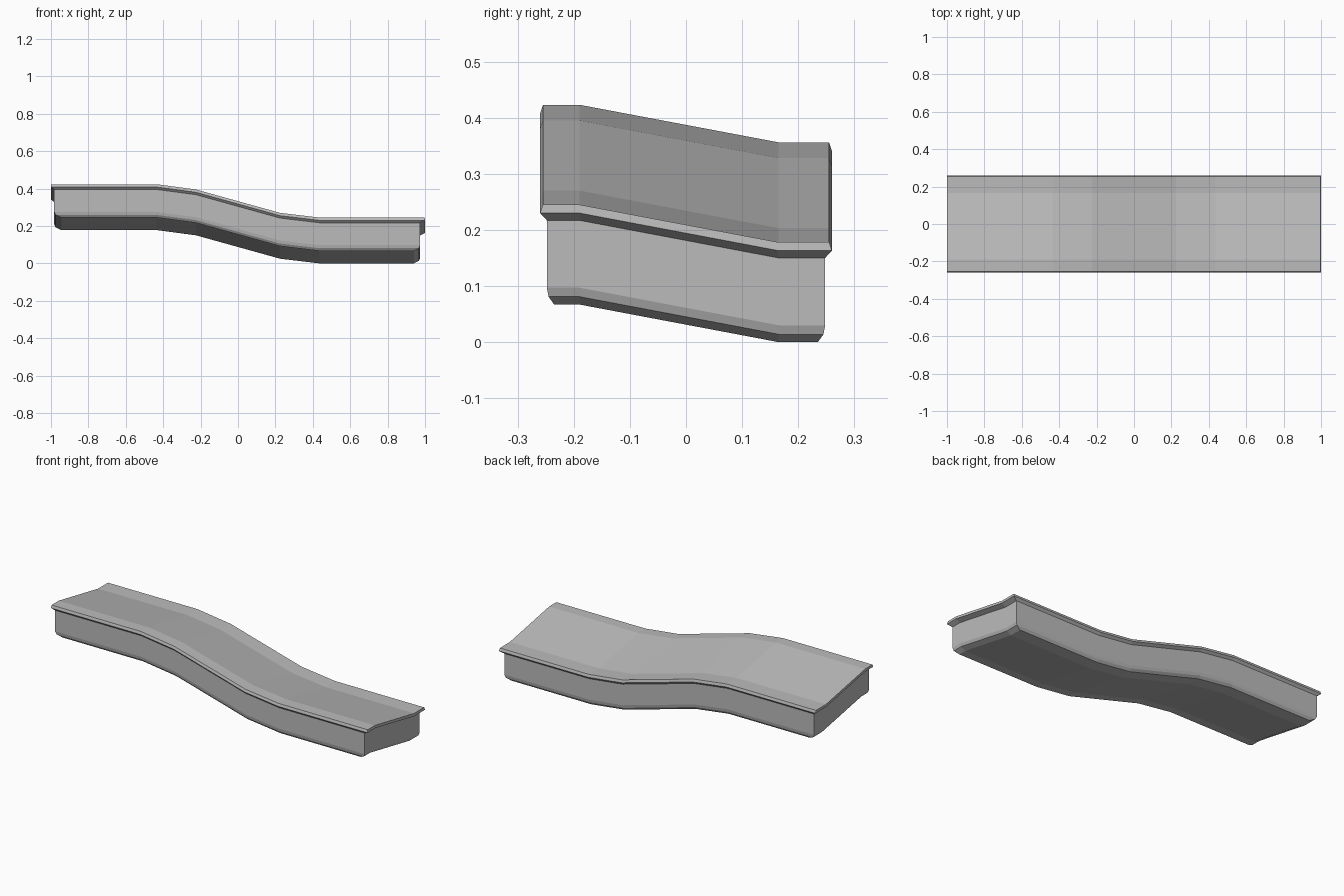
import bpy

cube = bpy.data.objects.get("Cube")
if cube:
    bpy.data.objects.remove(cube)

grey = bpy.data.materials.new("plain grey")
grey.use_nodes = True
colour = (0.5, 0.5, 0.5, 1)
grey.diffuse_color = colour
grey.node_tree.nodes["Principled BSDF"].inputs["Base Color"].default_value = colour

# Long profile (break position, height) and cross slope (break position, drop)
LENGTHWAYS = [(None, 0.423), (-0.435, 0.423), (-0.225, 0.395),
              (0.225, 0.27), (0.435, 0.245), (None, 0.245)]
CROSSWAYS = [(None, 0), (-0.19, 0), (0.165, 0.067), (None, 0.067)]
NX, NY = len(LENGTHWAYS), len(CROSSWAYS)


def layer(left, right, half_y, depth):
    """Grid of points following the bent surface at one depth."""
    points = []
    for i, (bx, height) in enumerate(LENGTHWAYS):
        for j, (by, drop) in enumerate(CROSSWAYS):
            x = (left if i == 0 else right) if bx is None else bx
            y = (-half_y if j == 0 else half_y) if by is None else by
            points.append((x, y, height - drop - depth))
    return points


def build(name, layers, cap_top, cap_bottom):
    """Stack layers, join their rims and close the chosen ends."""
    verts = [p for spec in layers for p in layer(*spec)]
    size = NX * NY
    rim = [i * NY for i in range(NX)]
    rim += [(NX - 1) * NY + j for j in range(1, NY)]
    rim += [i * NY + NY - 1 for i in range(NX - 2, -1, -1)]
    rim += list(range(NY - 2, 0, -1))
    faces = []
    for k in range(len(layers) - 1):
        a, b = k * size, (k + 1) * size
        for p, q in zip(rim, rim[1:] + rim[:1]):
            faces.append((b + p, b + q, a + q, a + p))
    for i in range(NX - 1):
        for j in range(NY - 1):
            p = i * NY + j
            quad = (p, p + NY, p + NY + 1, p + 1)
            if cap_top:
                faces.append(quad)
            if cap_bottom:
                base = (len(layers) - 1) * size
                faces.append(tuple(base + v for v in reversed(quad)))
    used = sorted({v for f in faces for v in f})
    index = {v: n for n, v in enumerate(used)}
    mesh = bpy.data.meshes.new(name)
    mesh.from_pydata([verts[v] for v in used], [],
                     [[index[v] for v in f] for f in faces])
    mesh.materials.append(grey)
    obj = bpy.data.objects.new(name, mesh)
    bpy.context.collection.objects.link(obj)


# Overhanging deck with a bevelled underside, and the body beneath it
seam = (-0.983, 0.974, 0.248, 0.028)
build("deck", [(-1, 0.998, 0.255, 0), (-1, 1, 0.26, 0.015), seam], True, False)
build("body", [seam, (-0.983, 0.974, 0.248, 0.148),
               (-0.975, 0.968, 0.245, 0.164),
               (-0.945, 0.94, 0.235, 0.178)], False, True)
